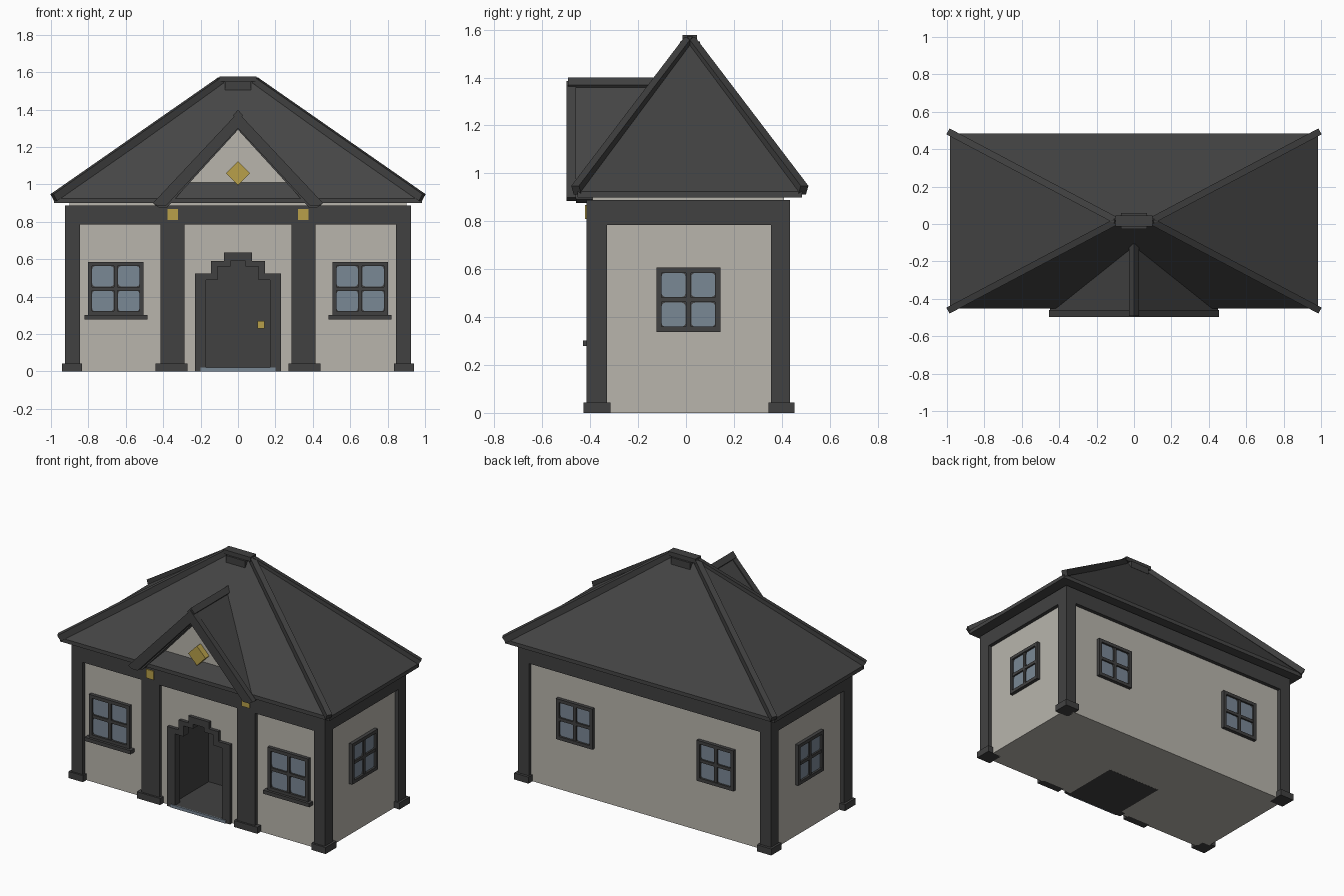
import bpy, bmesh, math
from mathutils import Vector, Matrix

if "Cube" in bpy.data.objects:
    bpy.data.objects.remove(bpy.data.objects["Cube"])


def material(name, col):
    m = bpy.data.materials.new(name)
    m.diffuse_color = (*col, 1)
    m.use_nodes = True
    m.node_tree.nodes["Principled BSDF"].inputs["Base Color"].default_value = m.diffuse_color
    return m


WALL = material("warm_grey_wall", (0.479, 0.46, 0.415))
DARK = material("charcoal_trim", (0.053, 0.053, 0.053))
ROOF = material("charcoal_roof", (0.060, 0.060, 0.060))
GLASS = material("blue_grey_glass", (0.195, 0.246, 0.302))
GOLD = material("gold", (0.479, 0.352, 0.068))


def make(name, bm, *mats):
    bmesh.ops.recalc_face_normals(bm, faces=bm.faces[:])
    me = bpy.data.meshes.new(name)
    bm.to_mesh(me)
    bm.free()
    for m in mats:
        me.materials.append(m)
    ob = bpy.data.objects.new(name, me)
    bpy.context.collection.objects.link(ob)
    return ob


def add_box(bm, x0, x1, y0, y1, z0, z1):
    mat = Matrix.Translation(((x0 + x1) / 2, (y0 + y1) / 2, (z0 + z1) / 2)) @ \
        Matrix.Diagonal((x1 - x0, y1 - y0, z1 - z0, 1))
    return bmesh.ops.create_cube(bm, size=1, matrix=mat)["verts"]


def boxes(name, mat, *dims):
    bm = bmesh.new()
    for d in dims:
        add_box(bm, *d)
    return make(name, bm, mat)


def mirrored(*dims):
    # each box together with its copy across x = 0
    return [d for (a, b, *r) in dims for d in ((a, b, *r), (-b, -a, *r))]


def extrude_xz(bm, pts, y0, y1):
    f = bm.faces.new([bm.verts.new((x, y0, z)) for x, z in pts])
    r = bmesh.ops.extrude_face_region(bm, geom=[f])
    vs = [v for v in r["geom"] if isinstance(v, bmesh.types.BMVert)]
    bmesh.ops.translate(bm, vec=(0, y1 - y0, 0), verts=vs)


def prism(name, mat, pts, y0, y1):
    bm = bmesh.new()
    extrude_xz(bm, pts, y0, y1)
    return make(name, bm, mat)


def symmetric(half):
    # closed outline from its right half, listed bottom to top
    return half + [(-x, z) for x, z in reversed(half) if x > 0]


# Walls, with a stepped doorway recess lined in charcoal
notch = [(0.2, 0), (0.2, 0.51), (0.13, 0.51), (0.13, 0.575), (0.06, 0.575), (0.06, 0.61)]
outline = [(-0.9, 0), (-0.9, 0.905), (0.9, 0.905), (0.9, 0)] + symmetric(notch)
bm = bmesh.new()
extrude_xz(bm, outline, -0.39, 0.0)
for f in bm.faces:
    f.material_index = int(all(abs(v.co.x) < 0.21 for v in f.verts))
add_box(bm, -0.9, 0.9, 0, 0.41, 0, 0.905)
make("walls", bm, WALL, DARK)

# Corner posts, front columns and their feet
boxes("corner_posts", DARK, *mirrored((0.845, 0.925, -0.415, -0.33, 0, 0.8),
                                      (0.845, 0.925, 0.355, 0.435, 0, 0.8)))
boxes("front_columns", DARK, *mirrored((0.285, 0.415, -0.415, -0.38, 0, 0.8)))
boxes("post_feet", DARK, *mirrored((0.835, 0.94, -0.427, -0.315, 0, 0.043),
                                   (0.835, 0.94, 0.344, 0.452, 0, 0.043),
                                   (0.27, 0.44, -0.427, -0.375, 0, 0.043)))

# Beam ring under the eaves
boxes("eave_beams", DARK, (-0.925, 0.925, -0.415, -0.36, 0.785, 0.888),
      (-0.925, 0.925, 0.38, 0.435, 0.785, 0.888),
      *mirrored((0.87, 0.925, -0.36, 0.38, 0.785, 0.888)))
boxes("column_badges", GOLD, *mirrored((0.322, 0.378, -0.422, -0.41, 0.81, 0.868)))

# Door recess: stepped surround, floor, threshold, door and knob
boxes("door_surround", DARK, (-0.075, 0.075, -0.412, -0.36, 0.59, 0.635),
      *mirrored((0.172, 0.23, -0.412, -0.36, 0, 0.525),
                (0.11, 0.172, -0.412, -0.36, 0.49, 0.525),
                (0.11, 0.145, -0.412, -0.36, 0.525, 0.59),
                (0.075, 0.11, -0.412, -0.36, 0.56, 0.59),
                (0.04, 0.075, -0.412, -0.36, 0.56, 0.59)))
boxes("recess_floor", DARK, (-0.2, 0.2, -0.408, -0.001, 0.0, 0.018))
boxes("threshold", GLASS, (-0.2, 0.2, -0.418, -0.41, 0, 0.02))
boxes("door", DARK, (-0.2, 0.2, -0.02, -0.002, 0.018, 0.61))
boxes("door_knob", GOLD, (0.103, 0.143, -0.045, -0.02, 0.23, 0.27))


# Four-pane windows: local front is -y, origin at the wall surface
def window(name, loc, turn, w, h, sill=False):
    a, b, bar = w / 2, h / 2, 0.022
    bm = bmesh.new()
    add_box(bm, -a, a, -0.006, 0.01, -b, b)
    for s in (-1, 1):
        x, z = s * (a - bar / 2), s * (b - bar / 2)
        add_box(bm, x - bar / 2, x + bar / 2, -0.023, 0.01, -b, b)
        add_box(bm, -a + bar, a - bar, -0.023, 0.01, z - bar / 2, z + bar / 2)
    add_box(bm, -0.01, 0.01, -0.018, 0.01, -b + bar, b - bar)
    for s in (-1, 1):
        add_box(bm, min(s * 0.01, s * (a - bar)), max(s * 0.01, s * (a - bar)),
                -0.018, 0.01, -0.01, 0.01)
    if sill:
        add_box(bm, -a - 0.02, a + 0.02, -0.04, 0.01, -b - 0.022, -b + 0.002)
    frame = make(name + "_frame", bm, DARK)
    bm = bmesh.new()
    for sx in (-1, 1):
        for sz in (-1, 1):
            xs = sorted((sx * 0.012, sx * (a - bar)))
            zs = sorted((sz * 0.012, sz * (b - bar)))
            add_box(bm, *xs, -0.010, -0.004, *zs)
    edges = [e for e in bm.edges if abs(e.verts[0].co.y - e.verts[1].co.y) > 0.004]
    bmesh.ops.bevel(bm, geom=edges, offset=0.016, segments=3, profile=0.5, affect='EDGES')
    glass = make(name + "_glass", bm, GLASS)
    for ob in (frame, glass):
        ob.location = loc
        ob.rotation_euler = (0, 0, turn)


for side, s in (("right", 1), ("left", -1)):
    window(side + "_front_window", (s * 0.653, -0.39, 0.443), 0, 0.297, 0.285, True)
    window(side + "_back_window", (s * 0.515, 0.41, 0.472), math.pi, 0.268, 0.268)
    window(side + "_side_window", (s * 0.9, 0.01, 0.472), s * math.pi / 2, 0.268, 0.268)

# Hipped main roof: eave slab pulled up to a short ridge
YC, RIDGE = 0.016, 1.555
bm = bmesh.new()
add_box(bm, -0.985, 0.985, -0.452, 0.484, 0.9, 0.925)
top = next(f for f in bm.faces if f.calc_center_median().z > 0.92)
r = bmesh.ops.extrude_face_region(bm, geom=[top])
bmesh.ops.delete(bm, geom=[top], context='FACES_ONLY')
for v in [g for g in r["geom"] if isinstance(g, bmesh.types.BMVert)]:
    v.co = (math.copysign(0.1, v.co.x), YC + math.copysign(0.004, v.co.y - YC), RIDGE)
make("main_roof", bm, ROOF)

# Hip caps along the four roof corners
bm = bmesh.new()
for sx in (-1, 1):
    for y in (-0.458, 0.49):
        p, q = Vector((sx * 0.985, y, 0.93)), Vector((sx * 0.09, YC, 1.553))
        d = q - p
        rot = d.to_track_quat('Y', 'Z').to_matrix().to_4x4()
        m = Matrix.Translation((p + q) / 2) @ rot @ Matrix.Diagonal((0.036, d.length, 0.042, 1))
        bmesh.ops.create_cube(bm, size=1, matrix=m)
make("hip_caps", bm, DARK)
boxes("ridge_cap", DARK, (-0.1, 0.1, YC - 0.03, YC + 0.03, 1.55, 1.578),
      (-0.07, 0.07, YC - 0.042, YC + 0.042, 1.505, 1.55))

# Front gable: roof sheets, bargeboards, ridge cap, infill and diamond
outer = [(0.455, 0.9), (0.0, 1.385)]
inner = [(0.0, 1.30), (0.385, 0.885), (0.43, 0.885)]
chevron = [(-0.455, 0.9), (0, 1.385), (0.455, 0.9), (0.43, 0.885), (0.385, 0.885),
           (0, 1.30), (-0.385, 0.885), (-0.43, 0.885)]
prism("gable_bargeboards", DARK, chevron, -0.498, -0.46)
prism("gable_roof", ROOF, [(x * 0.985, z - 0.008) for x, z in chevron], -0.46, -0.06)
prism("gable_ridge_cap", DARK, [(0, 1.40), (0.027, 1.368), (0, 1.335), (-0.027, 1.368)],
      -0.492, -0.09)
prism("gable_infill", WALL, [(-0.37, 0.92), (0, 1.32), (0.37, 0.92)], -0.39, -0.36)
prism("gable_diamond", GOLD, [(0, 0.995), (0.063, 1.06), (0, 1.125), (-0.063, 1.06)],
      -0.43, -0.385)
